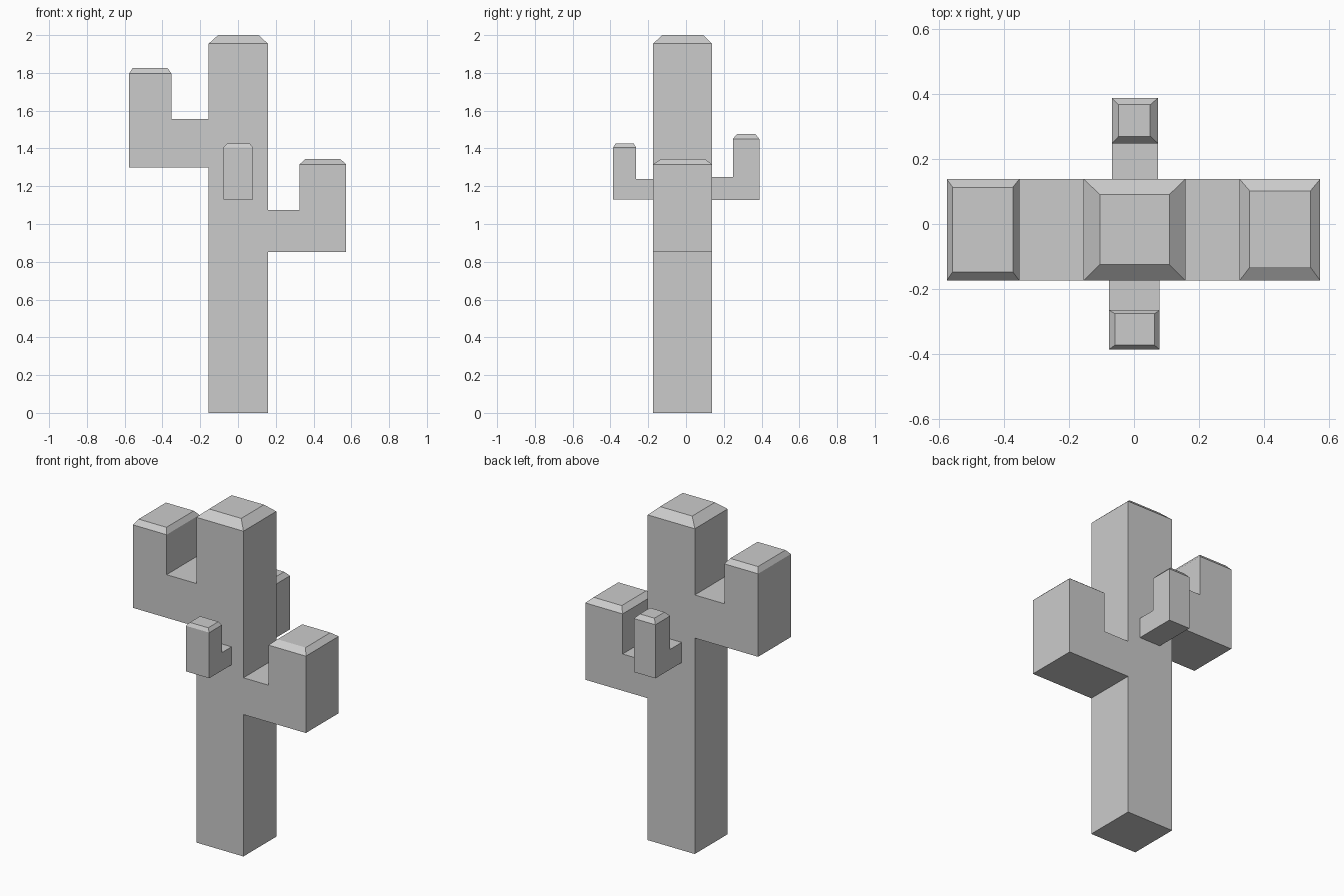
import bpy
import bmesh
from mathutils import Vector

cube = bpy.data.objects.get("Cube")
if cube:
    bpy.data.objects.remove(cube, do_unlink=True)

# Single plain colour
grey = bpy.data.materials.new("plain grey")
grey.use_nodes = True
grey.diffuse_color = (0.6, 0.6, 0.6, 1)
grey.node_tree.nodes["Principled BSDF"].inputs["Base Color"].default_value = (0.6, 0.6, 0.6, 1)


def make_part(name, profile, axis, across, cap_x, cap_y, cap_z):
    """Extrude a side profile across its width, then taper a cap from its top face."""
    def place(d, w, z):
        return Vector((d, w, z)) if axis == "x" else Vector((w, d, z))

    bm = bmesh.new()
    face = bm.faces.new([bm.verts.new(place(d, across[0], z)) for d, z in profile])
    side = bmesh.ops.extrude_face_region(bm, geom=[face], use_keep_orig=True)["geom"]
    offset = place(0, across[1] - across[0], 0)
    bmesh.ops.translate(bm, vec=offset,
                        verts=[v for v in side if isinstance(v, bmesh.types.BMVert)])

    # Tapered cap on the highest face
    top = max(bm.faces, key=lambda f: f.calc_center_median().z)
    middle = top.calc_center_median()
    cap = bmesh.ops.extrude_discrete_faces(bm, faces=[top])["faces"][0]
    for v in cap.verts:
        v.co = Vector((cap_x[v.co.x > middle.x], cap_y[v.co.y > middle.y], cap_z))

    bmesh.ops.recalc_face_normals(bm, faces=bm.faces)
    mesh = bpy.data.meshes.new(name)
    bm.to_mesh(mesh)
    bm.free()
    mesh.materials.append(grey)
    obj = bpy.data.objects.new(name, mesh)
    bpy.context.collection.objects.link(obj)
    return obj


def make_arm(name, axis, root, elbow, tip, bottom, shelf, top, across, cap_x, cap_y, cap_z):
    """L-shaped arm: out from the trunk at root, then up between elbow and tip."""
    profile = [(root, bottom), (tip, bottom), (tip, top),
               (elbow, top), (elbow, shelf), (root, shelf)]
    return make_part(name, profile, axis, across, cap_x, cap_y, cap_z)


LEFT, RIGHT, FRONT, BACK = 0.158, -0.155, -0.174, 0.138

# Trunk
make_part("trunk", [(RIGHT, 0), (LEFT, 0), (LEFT, 1.955), (RIGHT, 1.955)], "x",
          (FRONT, BACK), (-0.105, 0.109), (-0.125, 0.091), 2.0)

# Wide side arms
make_arm("right_arm", "x", RIGHT, -0.353, -0.576, 1.298, 1.557, 1.797,
         (FRONT, BACK), (-0.558, -0.373), (-0.147, 0.113), 1.826)
make_arm("left_arm", "x", LEFT, 0.325, 0.573, 0.853, 1.074, 1.315,
         (FRONT, BACK), (0.356, 0.543), (-0.133, 0.102), 1.343)

# Small front and back arms
make_arm("front_arm", "y", FRONT, -0.265, -0.386, 1.131, 1.239, 1.405,
         (-0.077, 0.079), (-0.059, 0.063), (-0.373, -0.276), 1.425)
make_arm("back_arm", "y", BACK, 0.248, 0.388, 1.128, 1.249, 1.45,
         (-0.068, 0.074), (-0.047, 0.05), (0.27, 0.367), 1.476)
